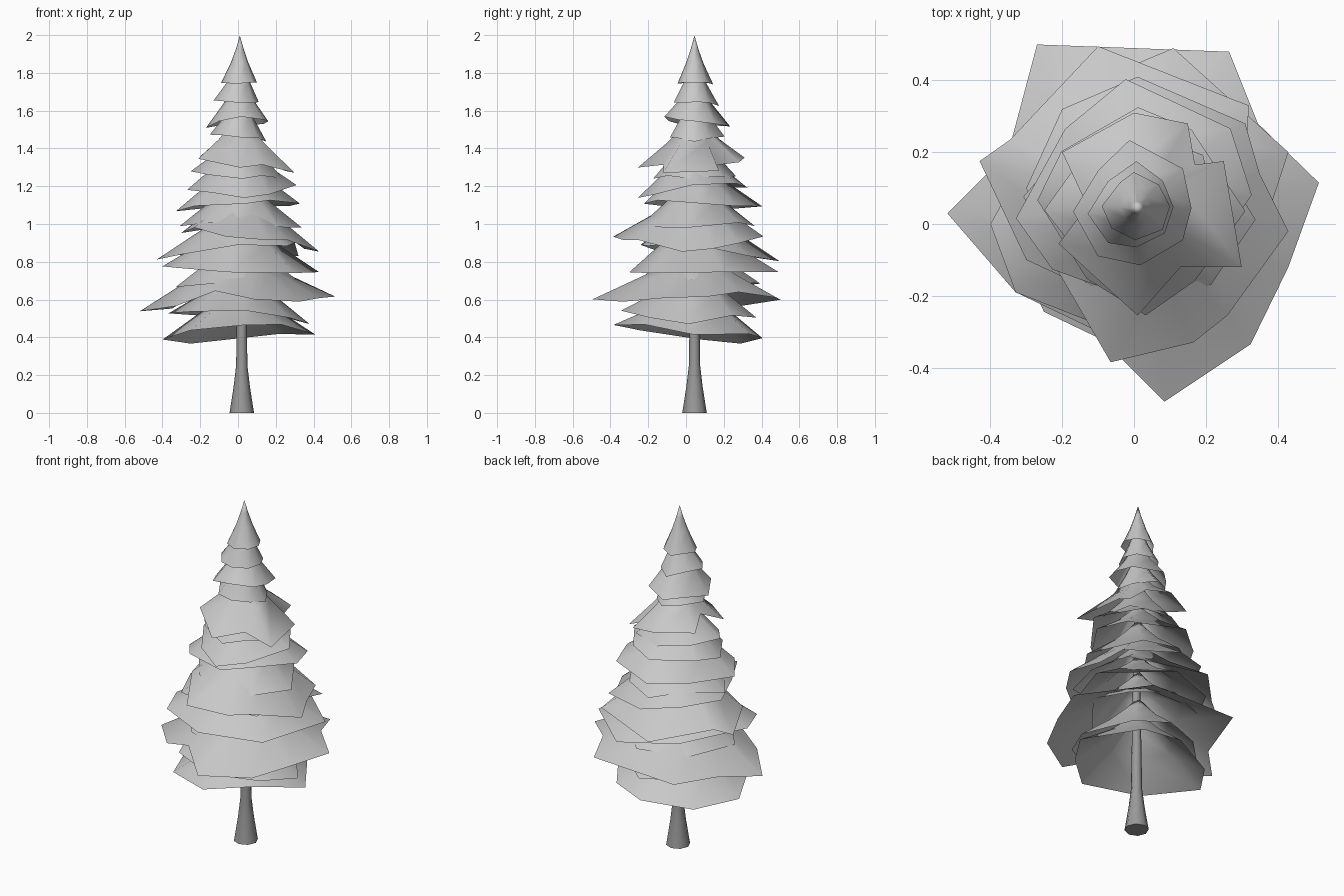
import bpy, bmesh, math, random
from mathutils import Vector

random.seed(11)
if "Cube" in bpy.data.objects:
    bpy.data.objects.remove(bpy.data.objects["Cube"])

AXIS = Vector((0.01, 0.045))      # line the tree grows along
SIDES = 8


def make_material(name, color):
    mat = bpy.data.materials.new(name)
    mat.use_nodes = True
    mat.diffuse_color = color
    mat.node_tree.nodes["Principled BSDF"].inputs["Base Color"].default_value = color
    return mat


foliage_grey = make_material("foliage light grey", (0.58, 0.58, 0.58, 1))
trunk_grey = make_material("trunk dark grey", (0.32, 0.32, 0.32, 1))


def add_object(name, bm, mat):
    mesh = bpy.data.meshes.new(name)
    bm.normal_update()
    bm.to_mesh(mesh)
    bm.free()
    mesh.materials.append(mat)
    for poly in mesh.polygons:
        poly.use_smooth = True
    obj = bpy.data.objects.new(name, mesh)
    bpy.context.collection.objects.link(obj)
    return obj


def bridge(bm, lower, upper):
    n = len(lower)
    for i in range(n):
        j = (i + 1) % n
        bm.faces.new((lower[i], lower[j], upper[j], upper[i]))


def by_direction(angle, west, east, front, back):
    """Blend four values set for the four sides."""
    c, s = math.cos(angle), math.sin(angle)
    return (east if c > 0 else west) * c * c + (back if s > 0 else front) * s * s


def ragged_outline(reach):
    """Rim corners: a tip toward each side and a random corner between."""
    points = []
    for k in range(SIDES):
        a = math.tau * k / SIDES
        r = by_direction(a, *reach)
        if k % 2:
            r *= random.uniform(0.8, 1.05)
            a += random.uniform(-0.2, 0.2)
        else:
            a += random.uniform(-0.12, 0.12)
        points.append(Vector((r * math.cos(a), r * math.sin(a))))
    return points


def branch_tier(name, rim, tip_heights):
    """Open skirt of drooping branches, steeper toward its top."""
    bm = bmesh.new()
    mean = sum(p.length for p in rim) / len(rim)
    base = sum(tip_heights) / len(tip_heights)
    height = 0.23 + 0.25 * mean
    droop = []
    for p in rim:
        z = by_direction(math.atan2(p.y, p.x), *tip_heights)
        notch = max(0, mean - p.length) * 0.4
        droop.append(z - base + notch + random.uniform(-0.05, 0.05) * mean)
    rings = []
    for scale, lift, ragged in ((1, 0, 1), (0.5, 0.42, 0.6), (0.2, 0.74, 0.2)):
        ring = []
        for p, d in zip(rim, droop):
            r = scale * (ragged * p.length + (1 - ragged) * mean)
            xy = AXIS + p.normalized() * r
            ring.append(bm.verts.new((xy.x, xy.y, base + lift * height + d * ragged * scale)))
        rings.append(ring)
    bridge(bm, rings[0], rings[1])
    bridge(bm, rings[1], rings[2])
    tip = bm.verts.new((AXIS.x, AXIS.y, base + height))
    top = rings[-1]
    for i in range(len(top)):
        bm.faces.new((top[i], top[(i + 1) % len(top)], tip))
    return add_object(name, bm, foliage_grey)


# Plain tiers: reach, then tip height, each to west, east, front and back
tiers = [
    ((0.41, 0.4, 0.43, 0.36), (0.37, 0.43, 0.46, 0.38)),
    ((0.38, 0.37, 0.39, 0.33), (0.51, 0.47, 0.53, 0.5)),
    ((0.34, 0.3, 0.33, 0.35), (0.68, 0.69, 0.67, 0.67)),
    ((0.32, 0.33, 0.3, 0.32), (1, 0.99, 0.99, 1)),
    ((0.34, 0.32, 0.27, 0.36), (1.08, 1.1, 1.1, 1.1)),
    ((0.28, 0.3, 0.3, 0.28), (1.17, 1.2, 1.14, 1.2)),
    ((0.26, 0.23, 0.22, 0.22), (1.27, 1.24, 1.25, 1.25)),
    ((0.16, 0.14, 0.13, 0.16), (1.47, 1.44, 1.46, 1.47)),
    ((0.18, 0.15, 0.16, 0.19), (1.51, 1.54, 1.56, 1.51)),
    ((0.14, 0.1, 0.11, 0.13), (1.66, 1.64, 1.64, 1.63)),
    ((0.1, 0.09, 0.09, 0.1), (1.75, 1.75, 1.74, 1.74)),
]
for number, (reach, heights) in enumerate(tiers, 1):
    branch_tier(f"branch_tier_{number}", ragged_outline(reach), heights)

# Spreading tiers with their own corners
broad = [(0.515, 0.115), (0.345, 0.28), (0.265, 0.48), (-0.27, 0.5), (-0.35, 0.2),
         (-0.52, 0.03), (-0.33, -0.19), (-0.12, -0.29), (0.085, -0.495),
         (0.325, -0.335), (0.43, -0.12)]
wide = [(0.43, 0.2), (0.11, 0.49), (-0.2, 0.36), (-0.4, 0), (-0.33, -0.19),
        (-0.05, -0.3), (0.3, -0.2)]
swept = [(-0.43, 0.175), (-0.345, 0.235), (-0.1, 0.495), (0.32, 0.33), (0.3, 0),
         (0.26, -0.2), (0, -0.24), (-0.3, -0.1)]
forward = [(0.43, -0.02), (0.35, 0.14), (0.31, 0.28), (0.01, 0.41), (-0.2, 0.32),
           (-0.3, 0.1), (-0.23, -0.1), (-0.065, -0.385), (0.165, -0.33), (0.26, -0.255)]
star = [(0.17, 0.165), (0.25, 0.175), (0.15, 0.28), (0, 0.31), (-0.2, 0.2),
        (-0.13, 0.05), (-0.21, -0.055), (0.01, -0.255), (0.13, -0.12), (0.3, -0.12)]
spreading = {
    "broad_tier": (broad, (0.52, 0.6, 0.61, 0.6)),
    "wide_tier": (wide, (0.79, 0.75, 0.73, 0.74)),
    "swept_tier": (swept, (0.83, 0.87, 0.84, 0.82)),
    "forward_tier": (forward, (0.94, 0.87, 0.93, 0.95)),
    "star_tier": (star, (1.36, 1.26, 1.31, 1.34)),
}
for name, (corners, heights) in spreading.items():
    points = [Vector(p) - AXIS for p in corners]
    points.sort(key=lambda p: math.atan2(p.y, p.x))
    branch_tier(name, points, heights)

# Trunk with a flared foot, tapering up inside the branches
bm = bmesh.new()
profile = [(0.065, 0), (0.06, 0.03), (0.043, 0.14), (0.03, 0.25), (0.026, 0.5), (0.008, 1.7)]
rings = []
for radius, z in profile:
    rings.append([bm.verts.new((0.02 + radius * math.cos(math.tau * k / SIDES),
                                AXIS.y + radius * math.sin(math.tau * k / SIDES), z))
                  for k in range(SIDES)])
for lower, upper in zip(rings, rings[1:]):
    bridge(bm, lower, upper)
bm.faces.new(rings[-1])
bm.faces.new(rings[0][::-1])
trunk = add_object("trunk", bm, trunk_grey)
bpy.context.view_layer.objects.active = trunk
trunk.select_set(True)
bpy.ops.object.shade_smooth_by_angle(angle=math.radians(50))
